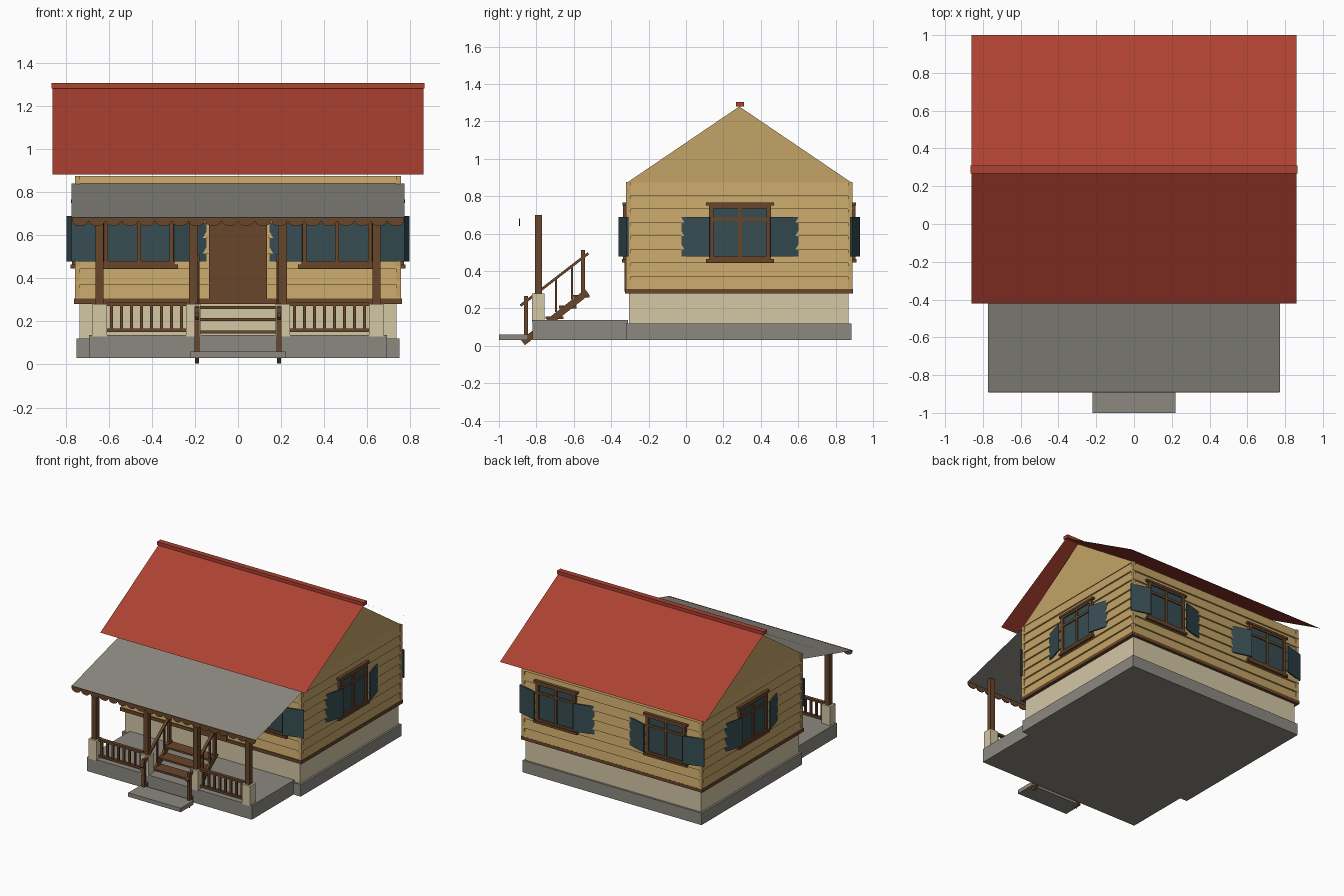
import bpy, bmesh, math
from mathutils import Matrix, Vector

if "Cube" in bpy.data.objects:
    bpy.data.objects.remove(bpy.data.objects["Cube"])


def material(name, r, g, b):
    m = bpy.data.materials.new(name)
    lin = [((c / 255 + 0.055) / 1.055) ** 2.4 for c in (r, g, b)]
    m.diffuse_color = (*lin, 1)
    m.use_nodes = True
    m.node_tree.nodes["Principled BSDF"].inputs["Base Color"].default_value = m.diffuse_color
    return m


RED = material("roof red", 172, 65, 50)
TAN = material("siding tan", 196, 163, 103)
CREAM = material("foundation cream", 212, 199, 165)
GREY = material("concrete grey", 140, 137, 129)
BROWN = material("wood brown", 104, 70, 43)
TEAL = material("dark teal", 55, 77, 82)


def finish(name, bm, mat, recalc=True):
    if recalc:
        bmesh.ops.recalc_face_normals(bm, faces=bm.faces)
    me = bpy.data.meshes.new(name)
    bm.to_mesh(me)
    bm.free()
    me.materials.append(mat)
    ob = bpy.data.objects.new(name, me)
    bpy.context.collection.objects.link(ob)
    return ob


def add_box(bm, x0, x1, y0, y1, z0, z1, m=Matrix()):
    size = Matrix.Diagonal((x1 - x0, y1 - y0, z1 - z0, 1))
    mid = Matrix.Translation(((x0 + x1) / 2, (y0 + y1) / 2, (z0 + z1) / 2))
    bmesh.ops.create_cube(bm, size=1, matrix=m @ mid @ size)


def boxes(name, mat, items, m=Matrix()):
    bm = bmesh.new()
    for it in items:
        add_box(bm, *it, m=m)
    return finish(name, bm, mat)


def sheet(name, mat, polys):
    bm = bmesh.new()
    for p in polys:
        bm.faces.new([bm.verts.new(v) for v in p])
    return finish(name, bm, mat, False)


def slanted(bm, x, w, a, b, h):
    """Bar in the side plane from a=(y,z) to b=(y,z), width w, height h."""
    d = Vector((0, b[0] - a[0], b[1] - a[1]))
    m = Matrix.Translation((x, (a[0] + b[0]) / 2, (a[1] + b[1]) / 2)) \
        @ Matrix.Rotation(math.atan2(d.z, d.y), 4, 'X')
    add_box(bm, -w / 2, w / 2, -d.length / 2, d.length / 2, -h / 2, h / 2, m)


# Main masses
boxes("house_base", GREY, [(-.75, .75, -.32, .885, .03, .12)])
boxes("foundation", CREAM, [(-.735, .735, -.305, .87, .1, .285)])
boxes("sill_band", BROWN, [(-.76, .76, -.327, .892, .28, .305)])
boxes("porch_base", GREY, [(-.69, .69, -.82, -.31, .03, .137)])
boxes("step_slab", GREY, [(-.22, .22, -1, -.845, .03, .06)])

# Clapboard walls: each board leans out at its lower edge
bm = bmesh.new()
rings = []
N, Z0, Z1 = 8, .30, .875
for i in range(N):
    for t, o in ((0, .012), (1, 0)):
        z = Z0 + (Z1 - Z0) * (i + t) / N
        rings.append([bm.verts.new(v) for v in (
            (-.745 - o, -.31 - o, z), (.745 + o, -.31 - o, z),
            (.745 + o, .88 + o, z), (-.745 - o, .88 + o, z))])
for a, b in zip(rings, rings[1:]):
    for k in range(4):
        bm.faces.new((a[k], a[(k + 1) % 4], b[(k + 1) % 4], b[k]))
finish("clapboard_walls", bm, TAN, False)
boxes("corner_boards", TAN, [(sx * .744 - .012, sx * .744 + .012, y - .012, y + .012, .3, .875)
                             for sx in (-1, 1) for y in (-.308, .878)])

# Gables, main roof and ridge cap
sheet("gables", TAN, [[(.75, -.315, .873), (.75, .885, .873), (.75, .285, 1.28)],
                      [(-.75, .885, .873), (-.75, -.315, .873), (-.75, .285, 1.28)]])
sheet("main_roof", RED, [
    [(-.86, -.42, .88), (.86, -.42, .88), (.86, .288, 1.285), (-.86, .288, 1.285)],
    [(.86, 1, .88), (-.86, 1, .88), (-.86, .288, 1.285), (.86, .288, 1.285)]])
boxes("ridge_cap", RED, [(-.866, .866, .267, .309, 1.28, 1.305)])

# Porch roof and scalloped trim
sheet("porch_roof", GREY, [[(-.772, -.89, .68), (.772, -.89, .68),
                            (.772, -.31, .84), (-.772, -.31, .84)]])
bm = bmesh.new()
TABS, SEG = 20, 8
prev = None
for i in range(TABS * SEG + 1):
    x = -.77 + 1.54 * i / (TABS * SEG)
    z = .666 - .024 * math.sqrt(abs(math.sin(math.pi * i / SEG)))
    cur = [bm.verts.new(v) for v in ((x, -.893, z), (x, -.893, .682),
                                     (x, -.887, .682), (x, -.887, z))]
    if prev:
        for k in range(4):
            bm.faces.new((prev[k], prev[(k + 1) % 4], cur[(k + 1) % 4], cur[k]))
    else:
        bm.faces.new(cur)
    prev = cur
bm.faces.new(prev)
finish("scalloped_trim", bm, BROWN)

# Porch piers, posts and railings
POSTS = (-.642, -.208, .208, .642)
boxes("porch_piers", CREAM, [(x - .034, x + .034, -.823, -.756, .13, .28) for x in POSTS])
boxes("porch_posts", BROWN, [(x - .019, x + .019, -.808, -.77, .28, .7) for x in POSTS])
rails = []
for s in (-1, 1):
    a, b = sorted((s * .24, s * .61))
    rails += [(a, b, -.802, -.776, .272, .288), (a, b, -.8, -.778, .15, .166)]
    for i in range(8):
        x = a + (b - a) * (i + .5) / 8
        rails.append((x - .007, x + .007, -.796, -.782, .16, .275))
boxes("porch_railings", BROWN, rails)

# Stairs: stringers, treads, newels, handrails, balusters
bm = bmesh.new()
for x in (-.19, .19):
    slanted(bm, x, .018, (-.872, .018), (-.528, .288), .036)
finish("stair_stringers", bm, BROWN)
boxes("stair_treads", BROWN, [(-.19, .19, y - .05, y + .045, z - .014, z) for y, z in
                              ((-.56, .272), (-.63, .215), (-.7, .158))])
bm = bmesh.new()
for x in (-.19, .19):
    add_box(bm, x - .011, x + .011, -.866, -.844, .04, .267)
    add_box(bm, x - .011, x + .011, -.562, -.54, .27, .512)
    slanted(bm, x, .02, (-.885, .215), (-.522, .495), .014)
    for y in (-.785, -.695, -.61):
        z = .215 + (y + .885) * .771
        add_box(bm, x - .006, x + .006, y - .006, y + .006, z - .18, z)
finish("stair_handrails", bm, BROWN)

# Front door
boxes("front_door", BROWN, [(-.135, .135, -.328, -.31, .29, .70)])


# Windows with tilted shutters, built facing -y then placed on each wall
def window(label, x, y, deg):
    m = Matrix.Translation((x, y, 0)) @ Matrix.Rotation(math.radians(deg), 4, 'Z')
    boxes(label + "_window_glass", TEAL, [(-.15, .15, -.016, 0, .47, .755)], m)
    boxes(label + "_window_frame", BROWN, [
        (-.166, -.142, -.026, 0, .46, .755), (.142, .166, -.026, 0, .46, .755),
        (-.182, .182, -.03, 0, .75, .766), (-.166, .166, -.026, 0, .735, .75),
        (-.166, .166, -.026, 0, .462, .48), (-.182, .182, -.032, 0, .446, .464),
        (-.009, .009, -.024, 0, .47, .75), (-.15, .15, -.024, 0, .668, .686)], m)
    bm = bmesh.new()
    for s in (-1, 1):
        tilt = Matrix.Translation((s * .237, -.024, 0)) @ Matrix.Rotation(s * math.radians(16), 4, 'Z')
        add_box(bm, -.078, .078, -.005, .005, .477, .688, m @ tilt)
    finish(label + "_shutters", bm, TEAL)


for s, side in ((-1, "left"), (1, "right")):
    window("front_" + side, s * .46, -.31, 0)
    window("back_" + side, s * .46, .88, 180)
    window(side + "_side", s * .745, .288, s * 90)
